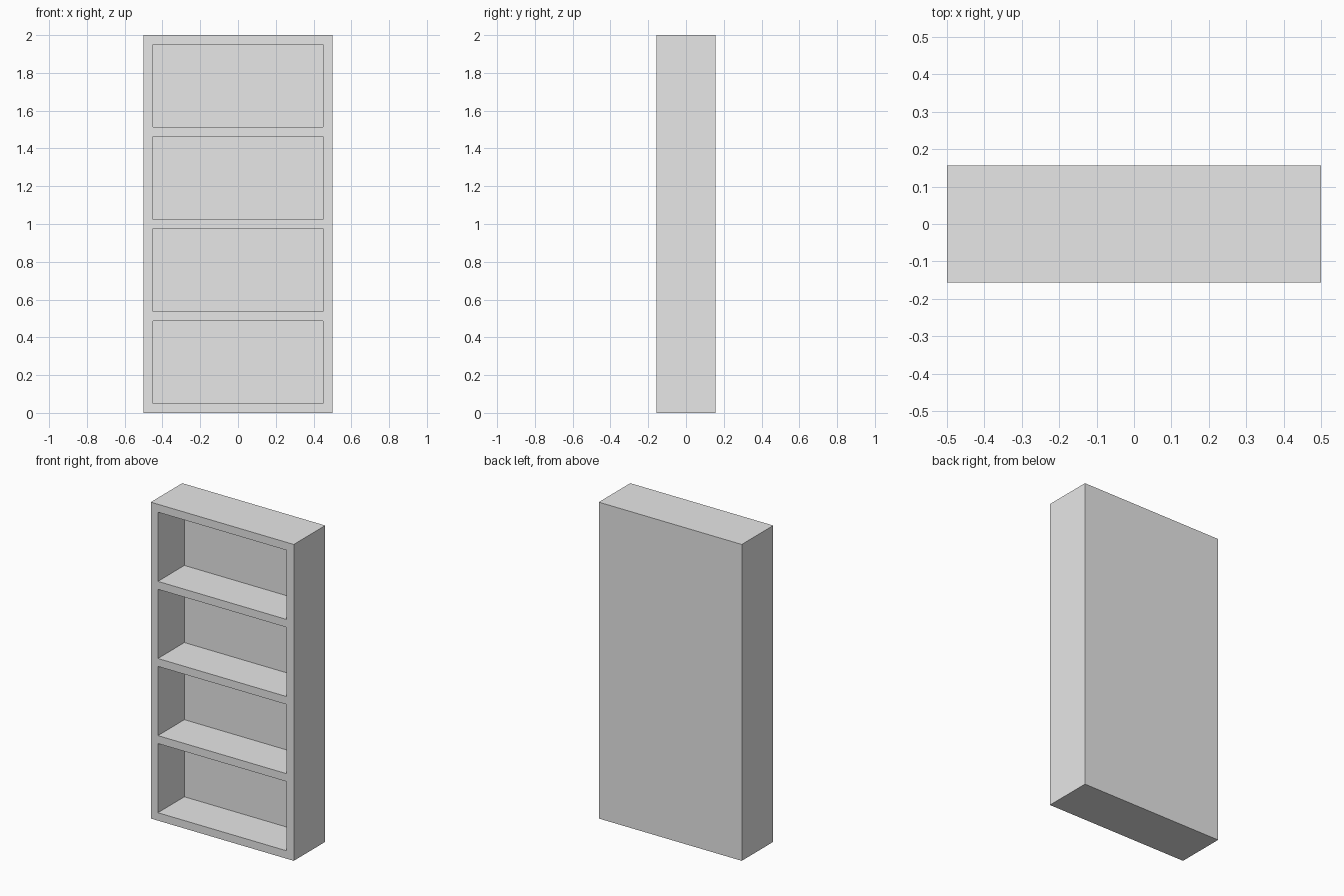
import bpy

# Remove the default cube
cube = bpy.data.objects.get("Cube")
if cube:
    bpy.data.objects.remove(cube, do_unlink=True)

WIDTH, DEPTH, HEIGHT = 1.0, 0.314, 2.0
BOARD = 0.05
BAYS = 4
PITCH = (HEIGHT - BOARD) / BAYS

grey = bpy.data.materials.new("light_grey")
grey.use_nodes = True
colour = (0.8, 0.8, 0.8, 1)
grey.diffuse_color = colour
grey.node_tree.nodes["Principled BSDF"].inputs["Base Color"].default_value = colour


def box(name, size, centre):
    bpy.ops.mesh.primitive_cube_add(size=1, location=centre)
    obj = bpy.context.object
    obj.name = name
    obj.scale = size
    bpy.ops.object.transform_apply(location=False, rotation=False, scale=True)
    obj.data.materials.append(grey)
    return obj


# Solid bookcase body
body = box("bookcase", (WIDTH, DEPTH, HEIGHT), (0, 0, HEIGHT / 2))

# Open bays cut from the front, leaving frame, shelves and back panel
for i in range(BAYS):
    z = BOARD + i * PITCH + (PITCH - BOARD) / 2
    cutter = box(f"bay_cutter_{i + 1}",
                 (WIDTH - 2 * BOARD, DEPTH, PITCH - BOARD), (0, -BOARD, z))
    cutter.hide_render = True
    cutter.hide_set(True)
    cut = body.modifiers.new(f"bay_{i + 1}", 'BOOLEAN')
    cut.operation = 'DIFFERENCE'
    cut.solver = 'EXACT'
    cut.object = cutter

# Bake the cuts and discard the cutters
bpy.ops.object.select_all(action='DESELECT')
bpy.context.view_layer.objects.active = body
body.select_set(True)
for mod in list(body.modifiers):
    cutter = mod.object
    bpy.ops.object.modifier_apply(modifier=mod.name)
    bpy.data.objects.remove(cutter, do_unlink=True)
